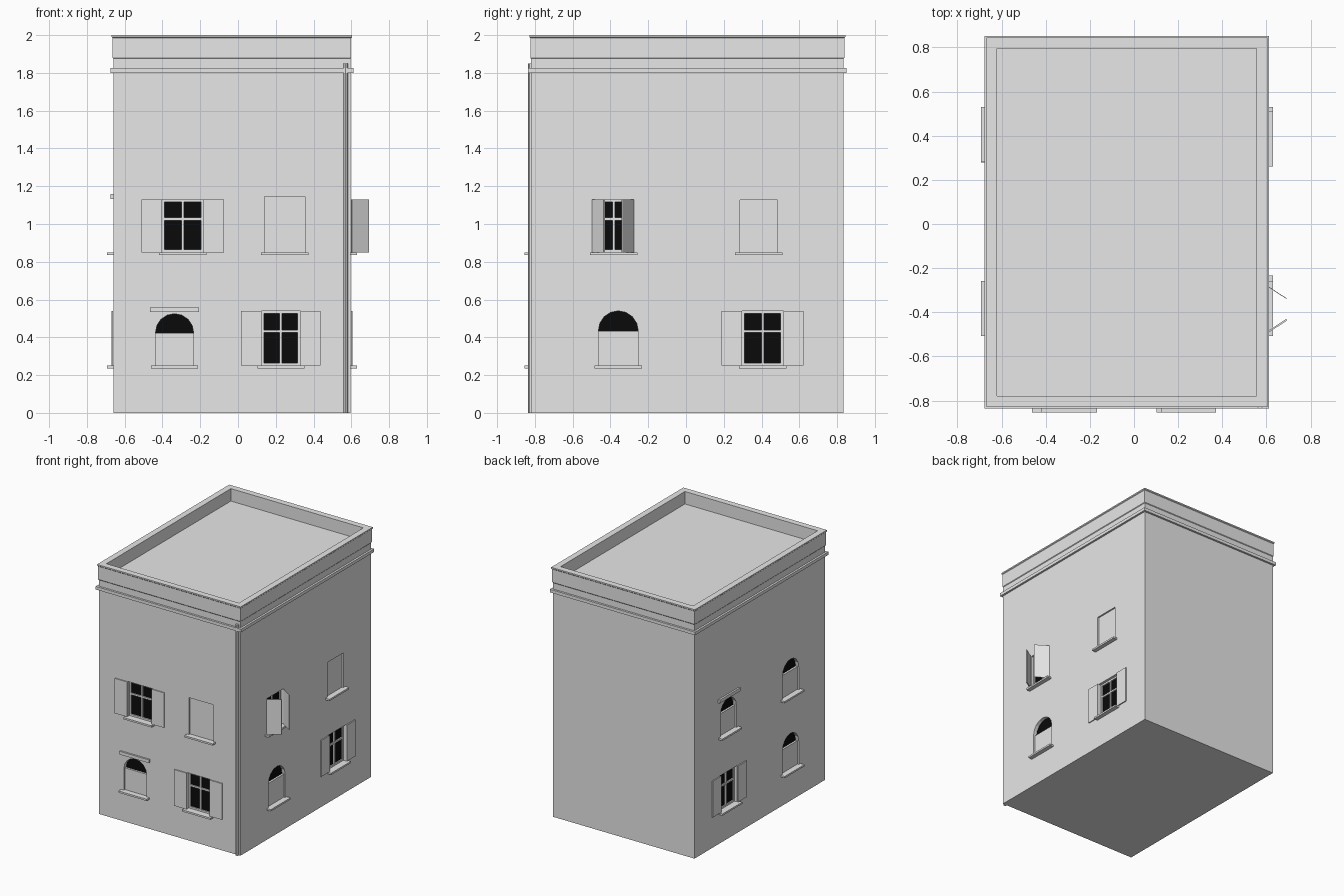
import bpy, bmesh, math
from mathutils import Vector

if "Cube" in bpy.data.objects:
    bpy.data.objects.remove(bpy.data.objects["Cube"])

X0, X1, Y0, Y1 = -0.66, 0.595, -0.82, 0.835      # wall faces


def material(name, rgb):
    m = bpy.data.materials.new(name)
    m.diffuse_color = (*rgb, 1)
    m.use_nodes = True
    m.node_tree.nodes["Principled BSDF"].inputs["Base Color"].default_value = m.diffuse_color
    return m


PLASTER = material("plaster_grey", (0.8, 0.8, 0.8))
GLASS = material("dark_glass", (0.003, 0.003, 0.003))


def finish(name, bm, mat):
    bmesh.ops.recalc_face_normals(bm, faces=bm.faces[:])
    me = bpy.data.meshes.new(name)
    bm.to_mesh(me)
    bm.free()
    me.materials.append(mat)
    ob = bpy.data.objects.new(name, me)
    bpy.context.collection.objects.link(ob)
    return ob


def swept(name, profile):
    """Rectangular rings from (outward offset, z) pairs, capped at both ends."""
    bm = bmesh.new()
    rings = []
    for o, z in profile:
        rings.append([bm.verts.new((x, y, z)) for x, y in (
            (X0 - o, Y0 - o), (X1 + o, Y0 - o), (X1 + o, Y1 + o), (X0 - o, Y1 + o))])
    for a, b in zip(rings, rings[1:]):
        for i in range(4):
            j = (i + 1) % 4
            bm.faces.new((a[i], a[j], b[j], b[i]))
    bm.faces.new(rings[0])
    bm.faces.new(rings[-1])
    return finish(name, bm, PLASTER)


# wall coordinates: u along the wall, w outwards, z up
WALLS = {
    "front": lambda u, w, z: Vector((u, Y0 - w, z)),
    "right": lambda u, w, z: Vector((X1 + w, u, z)),
    "left": lambda u, w, z: Vector((X0 - w, u, z)),
}


def prism(bm, side, outline, w0, w1):
    """Extrude a (u, z) outline from depth w0 to w1 on a wall."""
    P = WALLS[side]
    a = [bm.verts.new(P(u, w0, z)) for u, z in outline]
    b = [bm.verts.new(P(u, w1, z)) for u, z in outline]
    n = len(a)
    bm.faces.new(a)
    bm.faces.new(b[::-1])
    for i in range(n):
        j = (i + 1) % n
        bm.faces.new((a[i], a[j], b[j], b[i]))


def rect(u0, u1, z0, z1):
    return [(u0, z0), (u1, z0), (u1, z1), (u0, z1)]


def arc(u0, u1, z, n=8):
    r, c = (u1 - u0) / 2, (u0 + u1) / 2
    return [(c + r * math.cos(math.pi * i / n), z + r * math.sin(math.pi * i / n))
            for i in range(n + 1)]


def part(name, side, outline, w0, w1, mat=PLASTER):
    bm = bmesh.new()
    prism(bm, side, outline, w0, w1)
    return finish(name, bm, mat)


def shutter(name, side, hinge, tip, z0, z1, t=0.008):
    """Upright board between two (u, w) plan points."""
    (u0, w0), (u1, w1) = hinge, tip
    d = Vector((u1 - u0, w1 - w0)).normalized() * t
    plan = [(u0, w0), (u1, w1), (u1 - d.y, w1 + abs(d.x)), (u0 - d.y, w0 + abs(d.x))]
    bm = bmesh.new()
    P = WALLS[side]
    lo = [bm.verts.new(P(u, w, z0)) for u, w in plan]
    hi = [bm.verts.new(P(u, w, z1)) for u, w in plan]
    bm.faces.new(lo)
    bm.faces.new(hi)
    for i in range(4):
        j = (i + 1) % 4
        bm.faces.new((lo[i], lo[j], hi[j], hi[i]))
    finish(name, bm, PLASTER)


holes = bmesh.new()


def window(side, kind, u0, u1, z0, z1, hood=False, ajar=False):
    tag = f"{side}_{'upper' if z0 > 0.6 else 'lower'}_{'a' if u0 < 0 else 'b'}"
    c, r = (u0 + u1) / 2, (u1 - u0) / 2
    part(tag + "_sill", side, rect(c - 0.125, c + 0.125, z0 - 0.014, z0), -0.03, 0.034)
    if hood:
        part(tag + "_hood", side, rect(c - 0.13, c + 0.13, z1 + 0.008, z1 + 0.034), -0.005, 0.014)

    if kind == "arch":                       # fanlight over a closed blind
        s = z1 - r
        prism(holes, side, [(u0, z0), (u1, z0)] + arc(u0, u1, s), -0.04, 0.05)
        part(tag + "_fanlight", side, arc(u0, u1, s), -0.036, -0.028, GLASS)
        part(tag + "_blind", side, rect(u0, u1, z0, s), -0.036, -0.012)
        return

    prism(holes, side, rect(u0, u1, z0, z1), -0.04, 0.05)
    if kind == "blind":                      # closed blind fills the opening
        part(tag + "_blind", side, rect(u0, u1, z0, z1), -0.036, -0.012)
        return

    part(tag + "_glass", side, rect(u0, u1, z0, z1), -0.038, -0.03, GLASS)
    b, zm = 0.014, z0 + 0.63 * (z1 - z0)     # frame and glazing bars
    bm = bmesh.new()
    for o in (rect(u0, u0 + b, z0, z1), rect(u1 - b, u1, z0, z1),
              rect(u0 + b, u1 - b, z0, z0 + b), rect(u0 + b, u1 - b, z1 - b, z1),
              rect(c - b / 2, c + b / 2, z0 + b, z1 - b),
              rect(u0 + b, u1 - b, zm - b / 2, zm + b / 2)):
        prism(bm, side, o, -0.036, -0.02)
    finish(tag + "_frame", bm, PLASTER)
    for s, u in ((-1, u0), (1, u1)):
        tip = (u - s * 0.06, 0.094) if ajar else (u + s * 0.108, 0.003)
        shutter(f"{tag}_shutter_{'l' if s < 0 else 'r'}", side, (u, 0.003), tip, z0, z1)


window("front", "shutters", -0.403, -0.183, 0.85, 1.13)
window("front", "blind", 0.14, 0.355, 0.85, 1.145)
window("front", "arch", -0.437, -0.235, 0.25, 0.525, hood=True)
window("front", "shutters", 0.124, 0.33, 0.25, 0.54)
window("right", "shutters", -0.49, -0.275, 0.85, 1.13, ajar=True)
window("right", "blind", 0.285, 0.485, 0.85, 1.127)
window("right", "arch", -0.464, -0.253, 0.25, 0.54)
window("right", "shutters", 0.297, 0.515, 0.25, 0.54)
window("left", "arch", 0.305, 0.505, 0.85, 1.125, hood=True)
window("left", "arch", -0.485, -0.28, 0.85, 1.135)
window("left", "shutters", 0.297, 0.51, 0.25, 0.54)
window("left", "arch", -0.485, -0.28, 0.25, 0.54)

# walls with window recesses cut in
walls = swept("walls", [(0, 0), (0, 1.80)])
cutter = finish("window_cutter", holes, PLASTER)
cutter.hide_render = True
mod = walls.modifiers.new("recesses", 'BOOLEAN')
mod.operation, mod.solver, mod.object = 'DIFFERENCE', 'EXACT', cutter
bpy.context.view_layer.objects.active = walls
bpy.ops.object.modifier_apply(modifier=mod.name)
bpy.data.objects.remove(cutter)

# cornice band, parapet, coping and sunken flat roof
swept("cornice_and_parapet", [
    (0, 1.80), (0.016, 1.80), (0.016, 1.825), (0, 1.825), (0, 1.875), (0.004, 1.88),
    (0.004, 1.985), (0.009, 1.99), (0.009, 2.0), (-0.04, 2.0), (-0.04, 1.90)])

# rain pipe at the front right corner
bm = bmesh.new()
bmesh.ops.create_cone(bm, cap_ends=True, segments=10, radius1=0.013, radius2=0.013, depth=1.85)
bmesh.ops.translate(bm, verts=bm.verts[:], vec=(0.57, Y0 - 0.004, 0.925))
finish("rain_pipe", bm, PLASTER)
